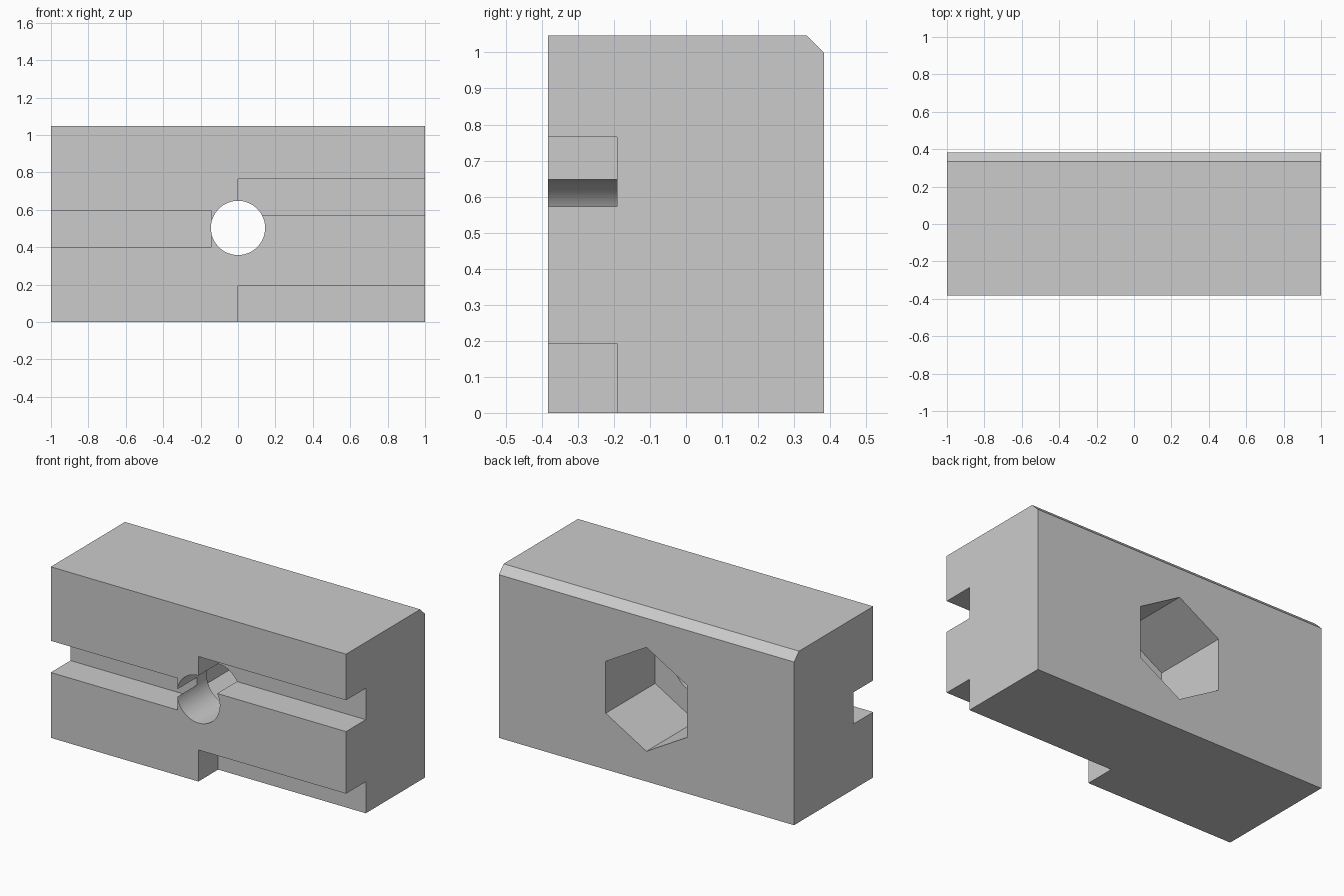
import bpy
import bmesh
import math

default_cube = bpy.data.objects.get("Cube")
if default_cube:
    bpy.data.objects.remove(default_cube, do_unlink=True)

LENGTH, DEPTH, HEIGHT = 2.0, 0.766, 1.047
FRONT, BACK = -DEPTH / 2, DEPTH / 2
CHAMFER = 0.048
GROOVE_FLOOR = FRONT + 0.191
POCKET_FLOOR = BACK - 0.478
HOLE_Z = 0.503
OVER = 0.1  # cutters reach past the surface by this much

grey = bpy.data.materials.new("plain_grey")
grey.use_nodes = True
grey.diffuse_color = (0.6, 0.6, 0.6, 1)
grey.node_tree.nodes["Principled BSDF"].inputs["Base Color"].default_value = (0.6, 0.6, 0.6, 1)


def add_object(name, bm):
    bmesh.ops.recalc_face_normals(bm, faces=bm.faces[:])
    mesh = bpy.data.meshes.new(name)
    bm.to_mesh(mesh)
    bm.free()
    mesh.materials.append(grey)
    obj = bpy.data.objects.new(name, mesh)
    bpy.context.scene.collection.objects.link(obj)
    return obj


def prism(name, profile, start, end, axis):
    """Extrude a closed profile along x (profile is y, z) or y (profile is x, z)."""
    bm = bmesh.new()
    place = (lambda a, b: (start, a, b)) if axis == "x" else (lambda a, b: (a, start, b))
    face = bm.faces.new([bm.verts.new(place(a, b)) for a, b in profile])
    extruded = bmesh.ops.extrude_face_region(bm, geom=[face], use_keep_orig=True)
    offset = (end - start, 0, 0) if axis == "x" else (0, end - start, 0)
    moved = [g for g in extruded["geom"] if isinstance(g, bmesh.types.BMVert)]
    bmesh.ops.translate(bm, vec=offset, verts=moved)
    return add_object(name, bm)


def polygon(radius, sides):
    """Regular polygon around the hole axis with one corner at the top."""
    turn = 2 * math.pi / sides
    return [(radius * math.sin(i * turn), HOLE_Z + radius * math.cos(i * turn))
            for i in range(sides)]


def groove(name, x0, x1, z0, z1):
    profile = [(FRONT - OVER, z0), (GROOVE_FLOOR, z0), (GROOVE_FLOOR, z1), (FRONT - OVER, z1)]
    return prism(name, profile, x0, x1, "x")


# Main block with a chamfer along the top back edge
block = prism("block", [(FRONT, 0), (BACK, 0), (BACK, HEIGHT - CHAMFER),
                        (BACK - CHAMFER, HEIGHT), (FRONT, HEIGHT)],
              -LENGTH / 2, LENGTH / 2, "x")

# Front grooves, hexagonal back pocket and round through hole
cutters = [
    groove("right_half_groove", -LENGTH / 2 - OVER, -0.143, 0.4, 0.594),
    groove("upper_left_half_groove", 0, LENGTH / 2 + OVER, 0.573, 0.765),
    groove("lower_left_half_groove", 0, LENGTH / 2 + OVER, -OVER, 0.193),
    prism("hexagon_pocket", polygon(0.318, 6), POCKET_FLOOR, BACK + OVER, "y"),
    prism("round_hole", polygon(0.145, 64), FRONT - OVER, BACK + OVER, "y"),
]

bpy.ops.object.select_all(action="DESELECT")
bpy.context.view_layer.objects.active = block
block.select_set(True)
for cutter in cutters:
    cutter.hide_render = True
    cut = block.modifiers.new(cutter.name, "BOOLEAN")
    cut.operation = "DIFFERENCE"
    cut.solver = "EXACT"
    cut.object = cutter
    bpy.ops.object.modifier_apply(modifier=cut.name)
for cutter in cutters:
    bpy.data.objects.remove(cutter, do_unlink=True)

# Smooth hole wall, sharp edges elsewhere
bpy.ops.object.shade_smooth_by_angle(angle=math.radians(30))
